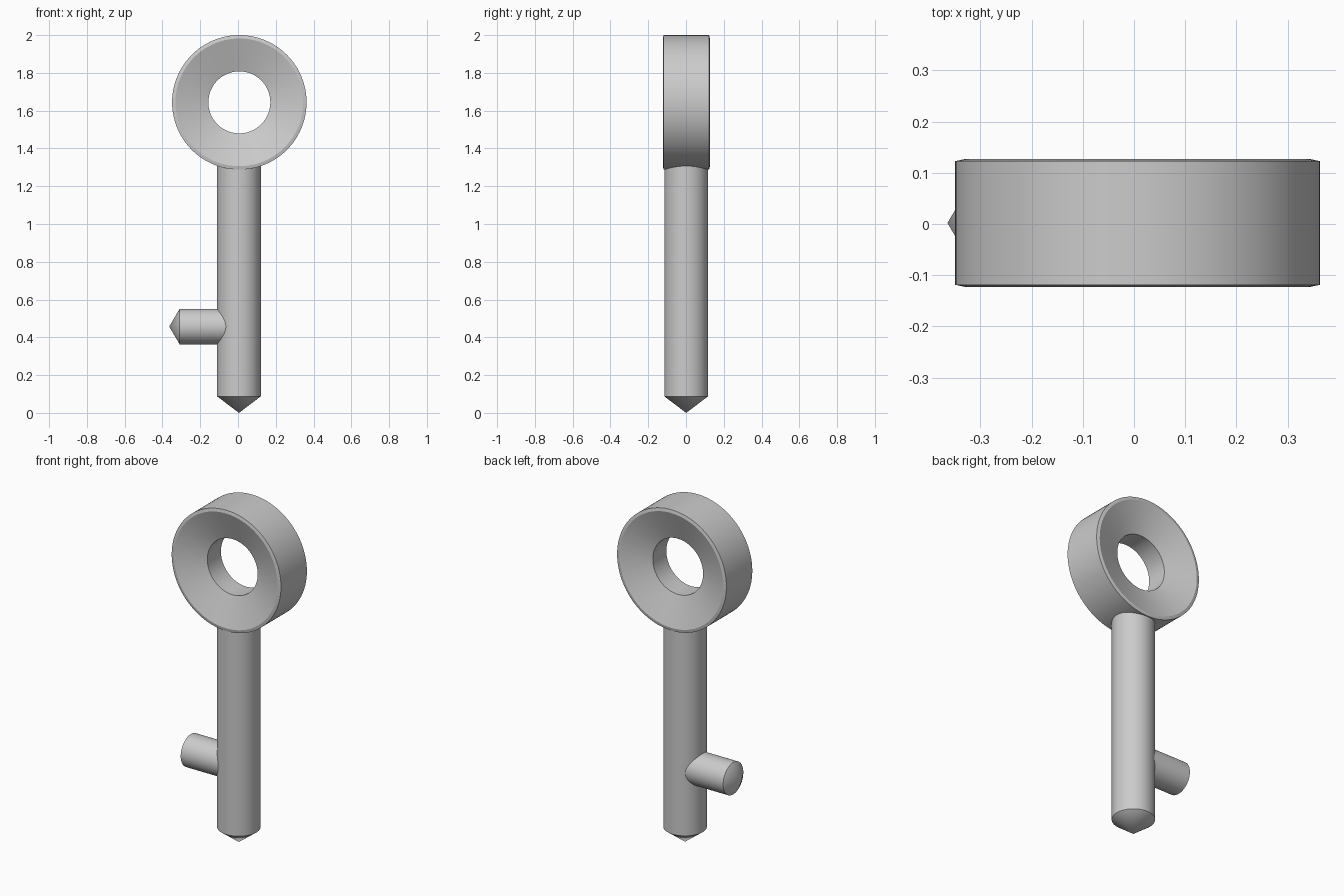
import bpy
import bmesh
from math import pi, radians
from mathutils import Matrix, Vector

cube = bpy.data.objects.get("Cube")
if cube:
    bpy.data.objects.remove(cube, do_unlink=True)

SEGMENTS = 96

grey = bpy.data.materials.new("plain grey")
grey.use_nodes = True
grey.diffuse_color = (0.6, 0.6, 0.6, 1)
bsdf = next(n for n in grey.node_tree.nodes if n.type == "BSDF_PRINCIPLED")
bsdf.inputs["Base Color"].default_value = grey.diffuse_color


def lathe(name, profile, axis, centre, closed=False):
    """Spin a (radius, height) profile round z, then turn z onto the axis."""
    bm = bmesh.new()
    verts = [bm.verts.new((r, 0, h)) for r, h in profile]
    edges = [bm.edges.new(pair) for pair in zip(verts, verts[1:])]
    if closed:
        edges.append(bm.edges.new((verts[-1], verts[0])))
    bmesh.ops.spin(bm, geom=verts + edges, cent=(0, 0, 0), axis=(0, 0, 1),
                   angle=2 * pi, steps=SEGMENTS, use_merge=True)
    bmesh.ops.remove_doubles(bm, verts=bm.verts, dist=1e-5)
    bmesh.ops.recalc_face_normals(bm, faces=bm.faces)
    turn = Vector((0, 0, 1)).rotation_difference(Vector(axis)).to_matrix()
    bm.transform(Matrix.Translation(centre) @ turn.to_4x4())

    mesh = bpy.data.meshes.new(name)
    bm.to_mesh(mesh)
    bm.free()
    mesh.materials.append(grey)
    obj = bpy.data.objects.new(name, mesh)
    bpy.context.collection.objects.link(obj)
    bpy.ops.object.select_all(action="DESELECT")
    obj.select_set(True)
    bpy.context.view_layer.objects.active = obj
    bpy.ops.object.shade_smooth_by_angle(angle=radians(10))
    return obj


# Ring handle: slightly chamfered rim, dished on both faces down to the hole
half = [(0.356, 0.1206), (0.338, 0.1245), (0.164, 0.063)]
ring = half + [(r, -h) for r, h in reversed(half)]
lathe("ring_handle", ring, (0, 1, 0), (0.007, 0.002, 1.644), closed=True)

# Shaft with a conical lower tip, its top buried in the ring
shaft = [(0, 0), (0.116, 0.088), (0.116, 1.315), (0, 1.315)]
lathe("shaft", shaft, (0, 0, 1), (0.005, 0.001, 0))

# Side peg with a conical outer tip, its root buried in the shaft
peg = [(0, 0), (0.094, 0.055), (0.094, 0.36), (0, 0.36)]
lathe("side_peg", peg, (1, 0, 0), (-0.364, 0.002, 0.457))
